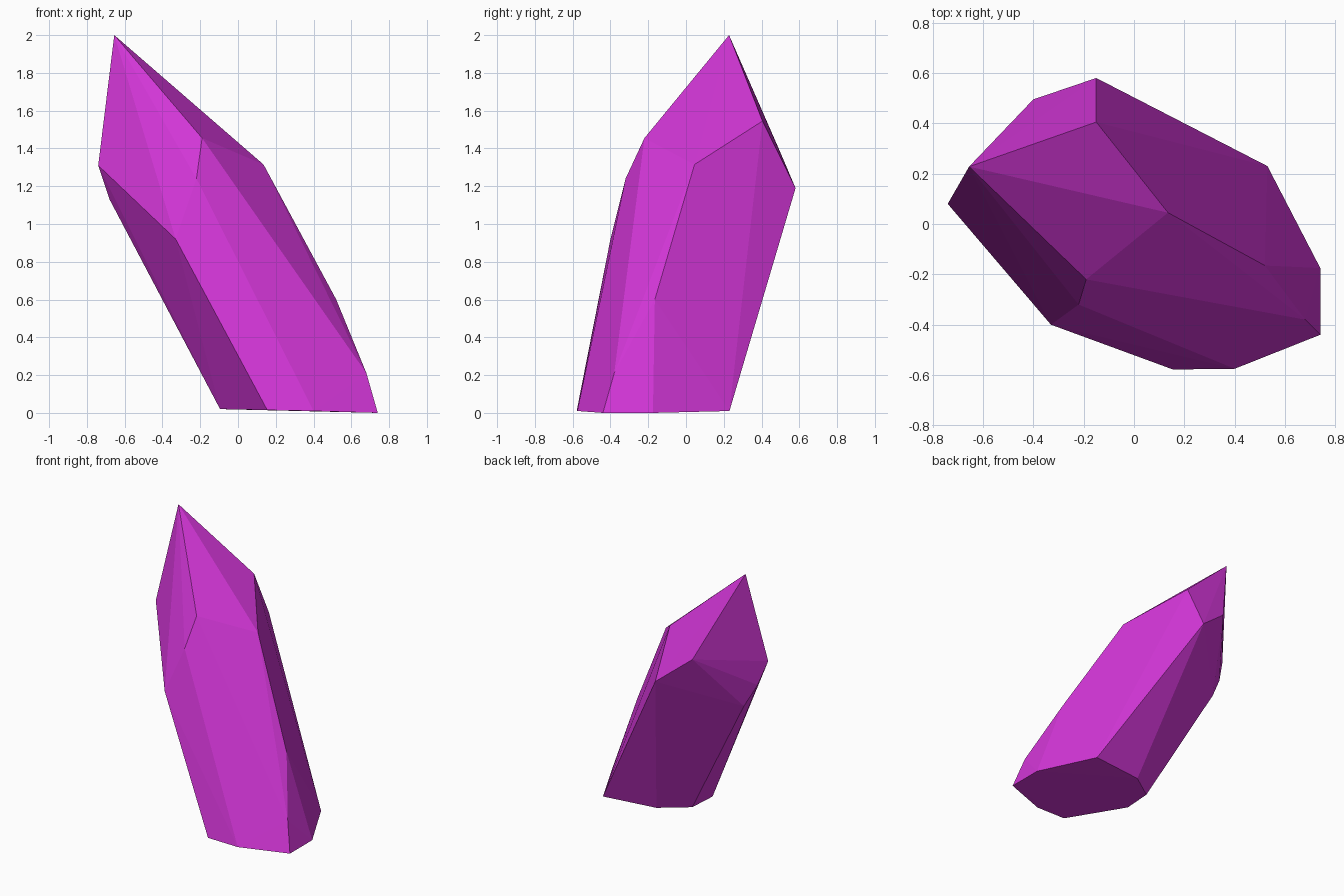
import bpy
import bmesh
from mathutils import Vector

# Remove the default cube only
cube = bpy.data.objects.get("Cube")
if cube:
    bpy.data.objects.remove(cube, do_unlink=True)


def make_material(name, colour):
    """Flat single-colour material for viewport and render."""
    material = bpy.data.materials.new(name)
    material.use_nodes = True
    material.diffuse_color = colour
    shader = next(n for n in material.node_tree.nodes if n.type == "BSDF_PRINCIPLED")
    shader.inputs["Base Color"].default_value = colour
    return material


def make_faceted_solid(name, corners, material):
    """Wrap a cut-gem shape around its corner points, with flat facets."""
    mesh = bpy.data.meshes.new(name)
    bm = bmesh.new()
    for corner in corners:
        bm.verts.new(Vector(corner))
    hull = bmesh.ops.convex_hull(bm, input=bm.verts[:])
    unused = [g for g in hull["geom_interior"] if isinstance(g, bmesh.types.BMVert)]
    bmesh.ops.delete(bm, geom=unused, context="VERTS")
    bmesh.ops.recalc_face_normals(bm, faces=bm.faces[:])
    bm.to_mesh(mesh)
    bm.free()
    mesh.materials.append(material)
    crystal = bpy.data.objects.new(name, mesh)
    bpy.context.collection.objects.link(crystal)
    return crystal


# Broken-off base, going round counter-clockwise
base = [
    (.74, -.44, 0), (.74, -.175, 0), (.53, .23, .01), (.12, .18, .015),
    (-.08, .04, .02), (-.095, -.18, .02), (.155, -.578, .015), (.4, -.575, .01),
]

# Chipped corners along the leaning shaft
shaft = [
    (.68, -.38, .21), (.52, -.165, .6), (-.33, -.4, .92), (-.22, -.32, 1.24),
    (-.59, .155, .96), (-.68, .12, 1.13), (-.15, .58, 1.19),
]

# Shoulder where the shaft turns into the point
shoulder = [
    (.135, .045, 1.315), (-.15, .405, 1.545), (-.4, .495, 1.39),
    (-.74, .08, 1.31), (-.19, -.22, 1.455),
]

# Sharp off-centre point
tip = [(-.655, .228, 2)]

magenta = make_material("magenta_crystal", (.65, .037, .68, 1))
make_faceted_solid("crystal_shard", base + shaft + shoulder + tip, magenta)
